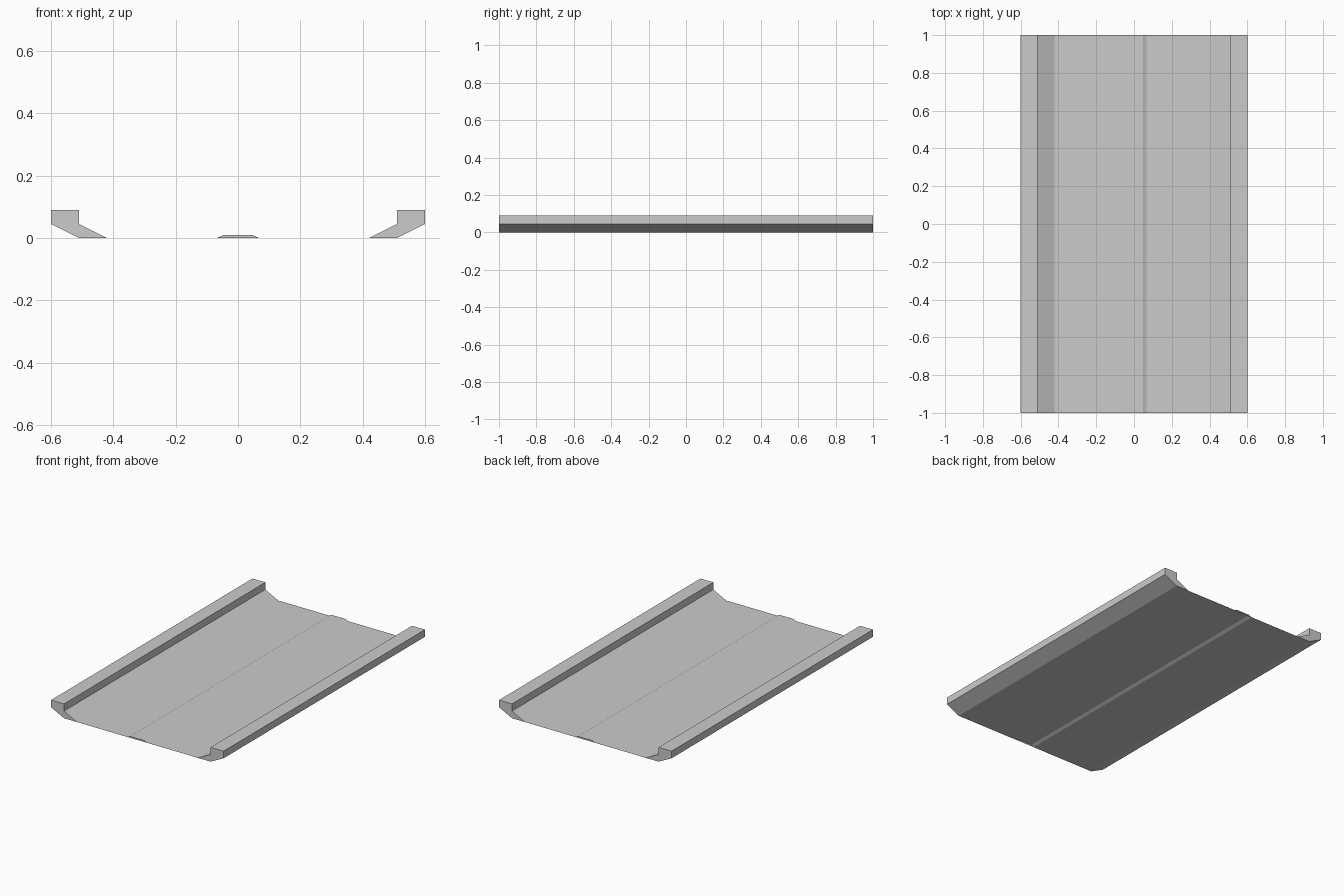
import bpy, bmesh

if "Cube" in bpy.data.objects:
    bpy.data.objects.remove(bpy.data.objects["Cube"])

HALF = 1.0  # half length along y


def sweep(name, profile, closed=True, caps=()):
    """Extrude an (x, z) profile along y; caps lists profile indices for each end face."""
    bm = bmesh.new()
    front = [bm.verts.new((x, -HALF, z)) for x, z in profile]
    back = [bm.verts.new((x, HALF, z)) for x, z in profile]
    n = len(profile)
    for i in range(n if closed else n - 1):
        j = (i + 1) % n
        bm.faces.new((front[i], front[j], back[j], back[i]))
    if caps:
        bm.faces.new([front[i] for i in reversed(caps)])
        bm.faces.new([back[i] for i in caps])
    if closed:
        bmesh.ops.recalc_face_normals(bm, faces=bm.faces[:])
    mesh = bpy.data.meshes.new(name)
    bm.to_mesh(mesh)
    bm.free()
    obj = bpy.data.objects.new(name, mesh)
    bpy.context.collection.objects.link(obj)
    return obj


# Side rails: upright kerb on a sloping foot, mirrored left and right
rail = [(0.6, 0.09), (0.51, 0.09), (0.51, 0.045),
        (0.42, 0.0), (0.51, 0.0), (0.6, 0.045)]
for label, side in (("left", -1), ("right", 1)):
    sweep(label + "_rail", [(side * x, z) for x, z in rail], caps=range(6))

# Thin floor sheet with a low raised centre strip, filled at its ends
floor = [(-0.42, 0.0), (-0.067, 0.0), (-0.048, 0.009),
         (0.048, 0.009), (0.067, 0.0), (0.42, 0.0)]
sweep("floor", floor, closed=False, caps=(1, 2, 3, 4))
